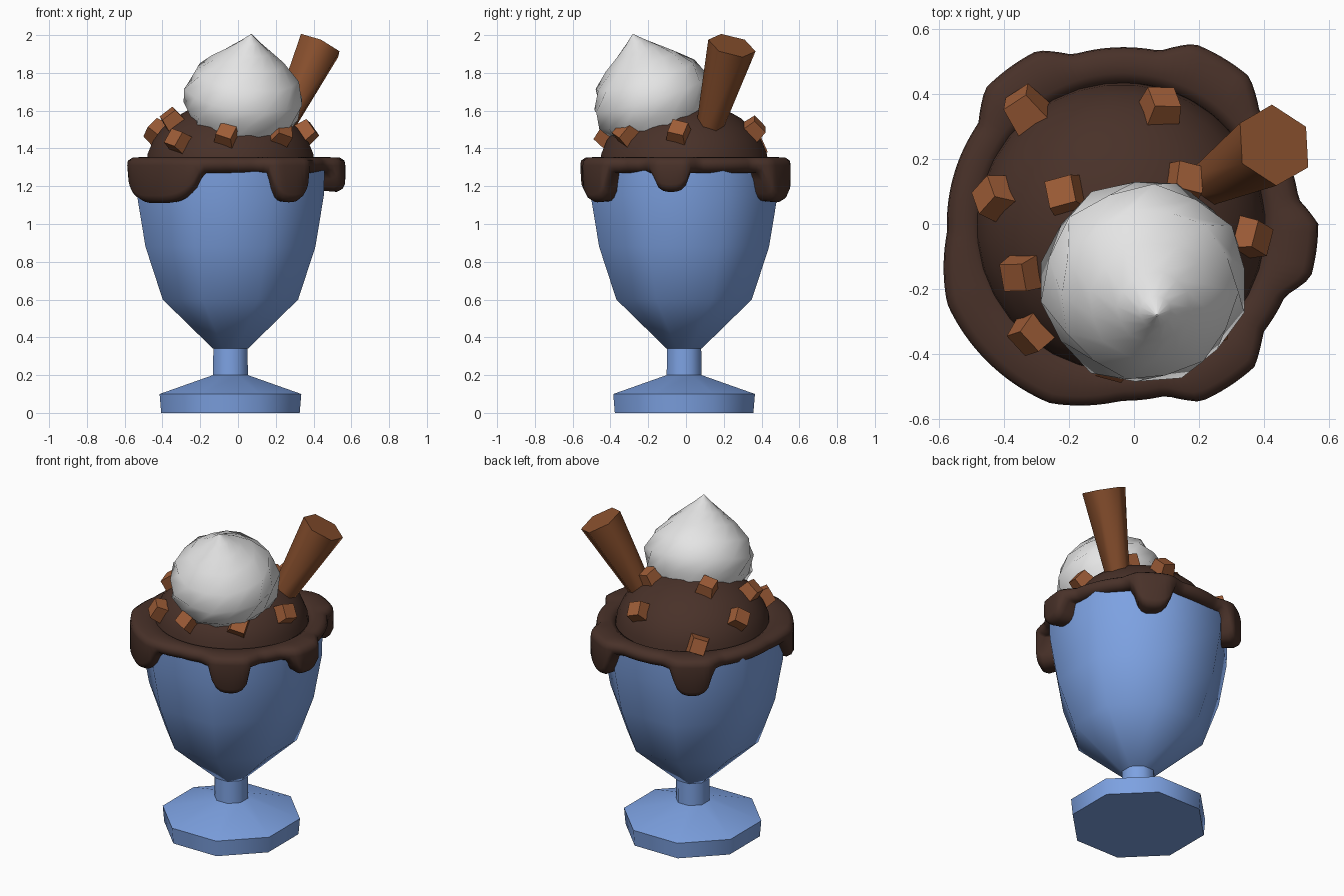
import bpy, bmesh, math, random
from mathutils import Vector, Matrix

if "Cube" in bpy.data.objects:
    bpy.data.objects.remove(bpy.data.objects["Cube"])

random.seed(4)
CX, CY = -0.04, -0.01        # axis of the glass


def material(name, rgb):
    m = bpy.data.materials.new(name)
    m.diffuse_color = (*rgb, 1)
    m.use_nodes = True
    m.node_tree.nodes["Principled BSDF"].inputs["Base Color"].default_value = m.diffuse_color
    return m


BLUE = material("blue_glass", (0.205, 0.36, 0.76))
CHOC = material("dark_chocolate", (0.066, 0.031, 0.022))
CARAMEL = material("caramel", (0.34, 0.108, 0.038))
WAFER = material("wafer_brown", (0.25, 0.08, 0.027))
CREAM = material("cream_white", (0.78, 0.78, 0.78))


def finish(bm, name, mat, angle=None):
    bmesh.ops.remove_doubles(bm, verts=bm.verts, dist=1e-5)
    bmesh.ops.recalc_face_normals(bm, faces=bm.faces)
    me = bpy.data.meshes.new(name)
    bm.to_mesh(me)
    bm.free()
    me.materials.append(mat)
    ob = bpy.data.objects.new(name, me)
    bpy.context.collection.objects.link(ob)
    if angle:
        bpy.ops.object.select_all(action='DESELECT')
        ob.select_set(True)
        bpy.context.view_layer.objects.active = ob
        bpy.ops.object.shade_smooth_by_angle(angle=math.radians(angle))
    return ob


def loft(rings, name, mat, angle=None, caps=True, closed=False):
    """Skin a list of point rings; optionally cap the ends or close the loop."""
    bm = bmesh.new()
    vs = [[bm.verts.new(p) for p in ring] for ring in rings]
    n = len(rings[0])
    pairs = list(zip(vs, vs[1:])) + ([(vs[-1], vs[0])] if closed else [])
    for a, b in pairs:
        for i in range(n):
            j = (i + 1) % n
            bm.faces.new((a[i], a[j], b[j], b[i]))
    if caps and not closed:
        bm.faces.new(vs[0])
        bm.faces.new(vs[-1])
    return finish(bm, name, mat, angle)


def circle(r, z, n):
    """Polygon ring with flats facing the axes."""
    return [Vector((CX + r * math.cos(2 * math.pi * (i + .5) / n),
                    CY + r * math.sin(2 * math.pi * (i + .5) / n), z)) for i in range(n)]


# Glass: octagonal foot, stem and bowl
loft([circle(r, z, 8) for r, z in [(.397, 0), (.406, .1), (.10, .2)]],
     "glass_foot", BLUE, 50)
loft([circle(r, z, 8) for r, z in [(.1, .19), (.098, .345)]],
     "glass_stem", BLUE, 50)
loft([circle(r, z, 8) for r, z in [(.1, .34), (.388, .6), (.487, .88), (.535, 1.15), (.54, 1.31)]],
     "glass_bowl", BLUE, 50)

# Chocolate dome
DR, DH, DZ = .45, .35, 1.3
loft([circle(DR * math.cos(a), DZ + DH * math.sin(a), 32)
      for a in [math.radians(d) for d in (0, 12, 24, 36, 48, 60, 72, 82, 89)]],
     "chocolate_dome", CHOC, 40)

# Sauce ring with drips: (angle, half width, depth below the ring, bulge)
DRIPS = [(126, 12, .155, .052), (59, 12, .155, .052), (-8, 10, .10, .055),
         (-57, 12, .155, .052), (-134, 27, .16, .052)]


def sauce_section(deg):
    depth = bulge = 0
    for c, w, d, b in DRIPS:
        t = abs((deg - c + 180) % 360 - 180) / w
        if t < 1:
            depth = d * (1 - t ** 3) ** .6
        if t < 1.6:
            bulge = max(bulge, b * min(1, (1.6 - t) / .8))
    ro, zb = .545 + bulge, 1.27 - depth
    pts = [(.43, 1.30), (.435, 1.335), (.465, 1.355), (ro - .03, 1.352), (ro - .004, 1.335),
           (ro, 1.31), (ro, zb + .04), (ro - .012, zb + .015), (ro - .04, zb), (.44, zb + .01)]
    a = math.radians(deg)
    return [Vector((CX + .008 + r * math.cos(a), CY + .01 + r * math.sin(a), z)) for r, z in pts]


loft([sauce_section(i * 2.5) for i in range(144)], "sauce_ring", CHOC, 60, closed=True)

# Whipped cream: twisted fluted swirl on a tilted axis
axis = Vector((.12, -.30, 1)).normalized()
tilt = Matrix.Translation((.01, -.13, 1.5)) @ Vector((0, 0, 1)).rotation_difference(axis).to_matrix().to_4x4()
PROFILE = [(0, .255), (.1, .315), (.2, .325), (.3, .28), (.38, .195), (.44, .115), (.49, .05), (.53, .003)]
rings = []
for h, r in PROFILE:
    ring = []
    for i in range(14):
        a = 2 * math.pi * i / 14 + h * 3
        k = r * (.96 if i % 2 else 1.0)
        ring.append(tilt @ Vector((k * math.cos(a), k * math.sin(a), h)))
    rings.append(ring)
loft(rings, "whipped_cream", CREAM, 35)

# Wafer stick: tapered hexagon leaning back and right
p0, p1 = Vector((.205, .11, 1.46)), Vector((.432, .243, 1.945))
rot = Vector((0, 0, 1)).rotation_difference((p1 - p0).normalized()).to_matrix()
loft([[p + rot @ Vector((r * math.cos(a), r * math.sin(a), 0))
       for a in [math.radians(90 + 60 * i) for i in range(6)]]
      for p, r in ((p0, .064), (p1, .129))], "wafer_stick", WAFER, 65)

# Caramel chunks scattered over the dome
CHUNKS = [(-.33, .35), (.08, .35), (-.42, .08), (-.21, .09), (-.34, -.15), (-.31, -.33),
          (.155, .13), (.35, -.04), (-.06, -.41), (.22, -.31)]
for k, (x, y) in enumerate(CHUNKS):
    d = min(.97, math.hypot(x - CX, y - CY) / DR)
    s = math.sqrt(1 - d * d)
    pos = Vector((x, y, DZ + DH * s + .005))
    n = Vector(((x - CX) / DR ** 2, (y - CY) / DR ** 2, s / DH)).normalized()
    turn = Vector((0, 0, 1)).rotation_difference(n).to_matrix().to_4x4()
    bm = bmesh.new()
    bmesh.ops.create_cube(bm, size=.115)
    for v in bm.verts:
        if v.co.z > 0:
            v.co.x *= .75
            v.co.y *= .75
    bm.transform(Matrix.Translation(pos) @ turn @ Matrix.Rotation(random.uniform(0, 1.5), 4, 'Z'))
    finish(bm, "caramel_chunk_%d" % (k + 1), CARAMEL)
